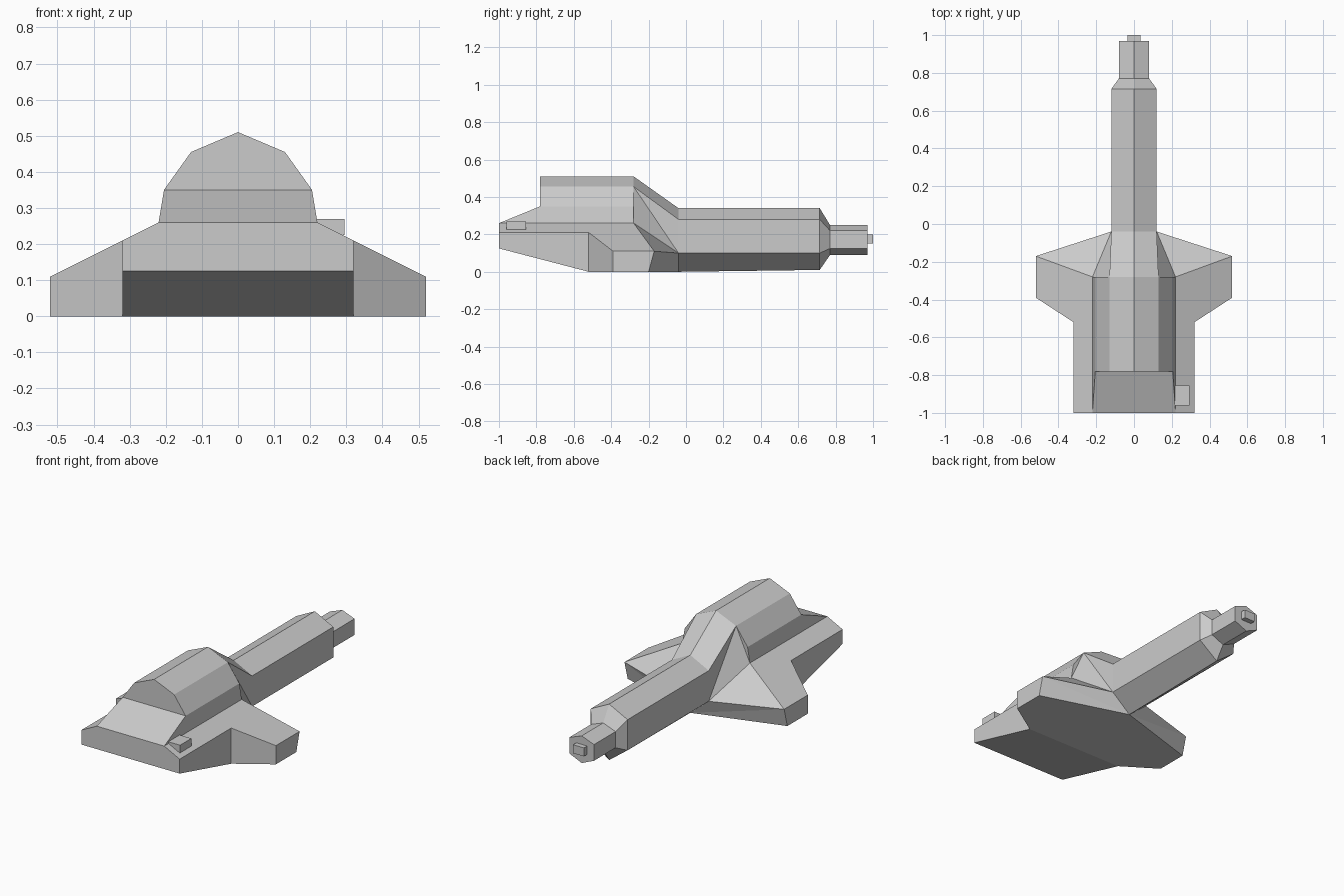
import bpy, bmesh

if "Cube" in bpy.data.objects:
    bpy.data.objects.remove(bpy.data.objects["Cube"])


def finish(name, bm):
    bmesh.ops.remove_doubles(bm, verts=bm.verts, dist=1e-4)
    bmesh.ops.recalc_face_normals(bm, faces=bm.faces)
    bmesh.ops.dissolve_limit(bm, angle_limit=0.005, verts=bm.verts, edges=bm.edges)
    mesh = bpy.data.meshes.new(name)
    bm.to_mesh(mesh)
    bm.free()
    obj = bpy.data.objects.new(name, mesh)
    bpy.context.collection.objects.link(obj)
    return obj


def mirrored(name, points, panels):
    """Build right-hand panels from named points and mirror them across x = 0."""
    bm = bmesh.new()
    for side in (1, -1):
        v = {k: bm.verts.new((side * x, y, z)) for k, (x, y, z) in points.items()}
        for panel in panels:
            bm.faces.new([v[k] for k in panel.split()])
    return finish(name, bm)


def hexagon(y, w, bottom, low, high, top):
    return [(0, y, top), (w, y, high), (w, y, low),
            (0, y, bottom), (-w, y, low), (-w, y, high)]


def loft(name, sections):
    bm = bmesh.new()
    rings = [[bm.verts.new(p) for p in s] for s in sections]
    for a, b in zip(rings, rings[1:]):
        for i in range(6):
            j = (i + 1) % 6
            bm.faces.new((a[i], a[j], b[j], b[i]))
    bm.faces.new(rings[-1])
    return finish(name, bm)


def box(name, lo, hi):
    bm = bmesh.new()
    bmesh.ops.create_cube(bm, size=1)
    for v in bm.verts:
        v.co = [lo[i] if v.co[i] < 0 else hi[i] for i in range(3)]
    return finish(name, bm)


# Hull with side wings, raised cabin and the sloping neck to the boom
points = dict(
    # nose
    n0=(0, -1, .125), n1=(.32, -1, .125), n2=(.32, -1, .21),
    n3=(.22, -1, .26), n4=(0, -1, .26),
    # keel and wing
    k0=(0, -.52, 0), k1=(.32, -.52, 0), s=(.32, -.52, .21),
    wf0=(.52, -.39, 0), wf1=(.52, -.39, .11),
    wb0=(.52, -.20, 0), wb1=(.52, -.17, .11),
    # cabin front and back
    f1=(.205, -.78, .35), f2=(.13, -.78, .455), f3=(0, -.78, .51), f0=(0, -.78, .35),
    b0=(.22, -.28, .26), b1=(.205, -.28, .35), b2=(.13, -.28, .455), b3=(0, -.28, .51),
    # joint with the boom
    t0=(0, -.04, 0), t1=(.12, -.04, .10), t2=(.12, -.04, .28), t3=(0, -.04, .34))
mirrored("hull", points, [
    "n0 n1 n2 n3 n4", "n0 k0 k1 n1", "n1 k1 s n2",
    "k1 wf0 wf1 s", "wf0 wb0 wb1 wf1", "k0 t0 wb0 wf0 k1",
    "n3 n2 s wf1 wb1 b0", "b0 wb1 t1", "wb1 wb0 t0", "wb1 t0 t1",
    "n4 n3 f1 f0", "f0 f1 f2 f3", "n3 b0 b1 f1",
    "f1 b1 b2 f2", "f2 b2 b3 f3",
    "b0 b2 b1", "b0 t1 b2", "b2 t1 t2", "b2 t2 t3 b3"])

# Tail boom with stepped-down end
loft("tail_boom", [
    hexagon(-.04, .12, 0, .10, .28, .34),
    hexagon(.715, .12, .01, .10, .28, .34),
    hexagon(.77, .08, .09, .125, .22, .25),
    hexagon(.97, .08, .09, .125, .22, .25)])

# Small blocks: boom tip and the single deck block
box("boom_tip", (-.035, .96, .15), (.035, 1, .20))
box("deck_block", (.205, -.96, .225), (.295, -.855, .27))
